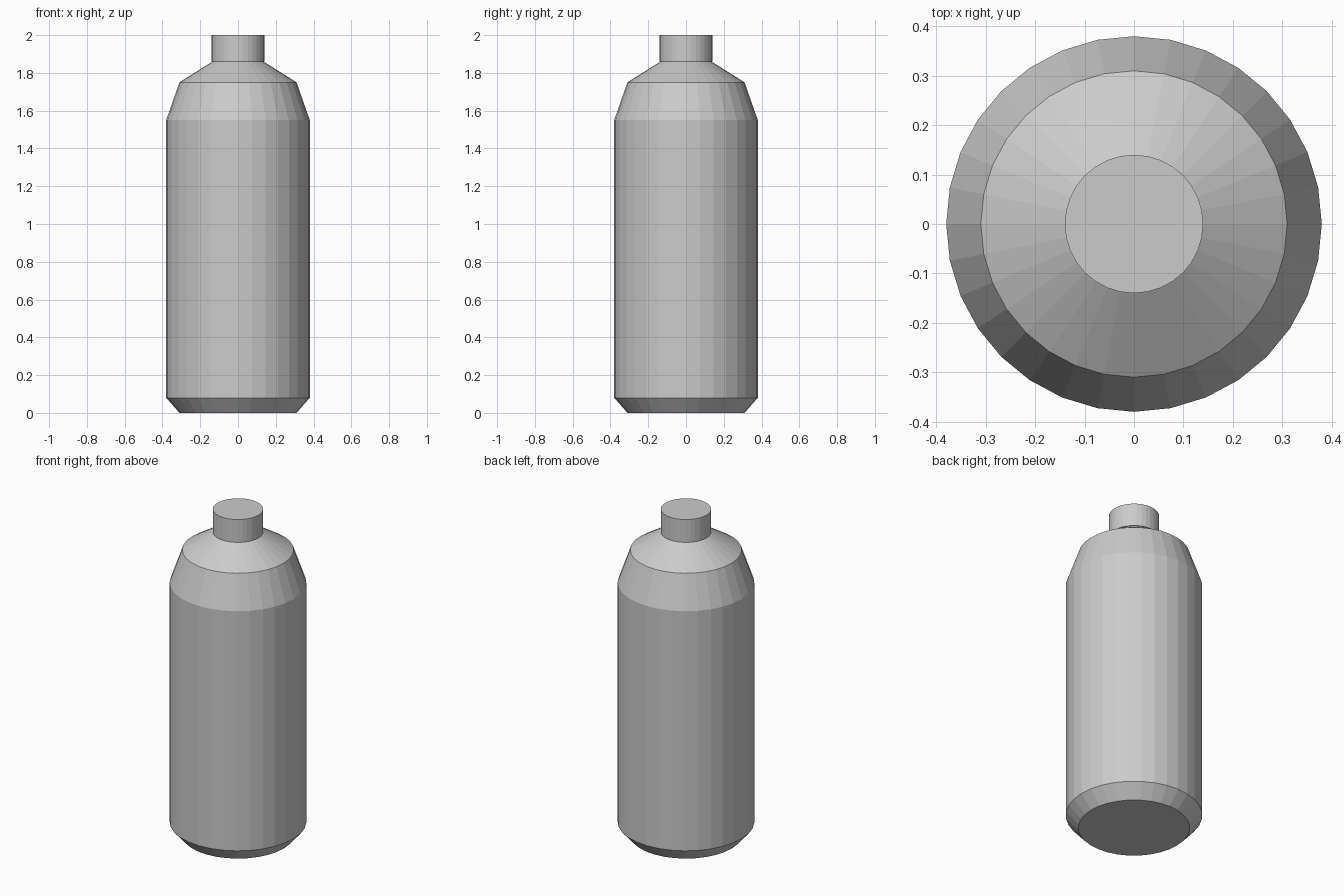
import bpy, bmesh
from math import sin, cos, tau

if "Cube" in bpy.data.objects:
    bpy.data.objects.remove(bpy.data.objects["Cube"])

SIDES = 32


def lathe(name, profile):
    """Closed flat-faced solid turned from (radius, z) points."""
    bm = bmesh.new()
    rings = [[bm.verts.new((r * cos(tau * i / SIDES), r * sin(tau * i / SIDES), z))
              for i in range(SIDES)] for r, z in profile]
    for low, high in zip(rings, rings[1:]):
        for i in range(SIDES):
            j = (i + 1) % SIDES
            bm.faces.new((low[i], low[j], high[j], high[i]))
    bm.faces.new(rings[0][::-1])
    bm.faces.new(rings[-1])
    mesh = bpy.data.meshes.new(name)
    bm.to_mesh(mesh)
    bm.free()
    obj = bpy.data.objects.new(name, mesh)
    bpy.context.collection.objects.link(obj)
    return obj


# Bottle body: chamfered foot, straight wall, two-step shoulder
lathe("bottle_body", [(0.31, 0), (0.38, 0.08), (0.38, 1.55), (0.31, 1.75), (0.135, 1.86)])

# Cap on the neck, slightly overhanging the shoulder
lathe("cap", [(0.14, 1.86), (0.14, 2.0)])
